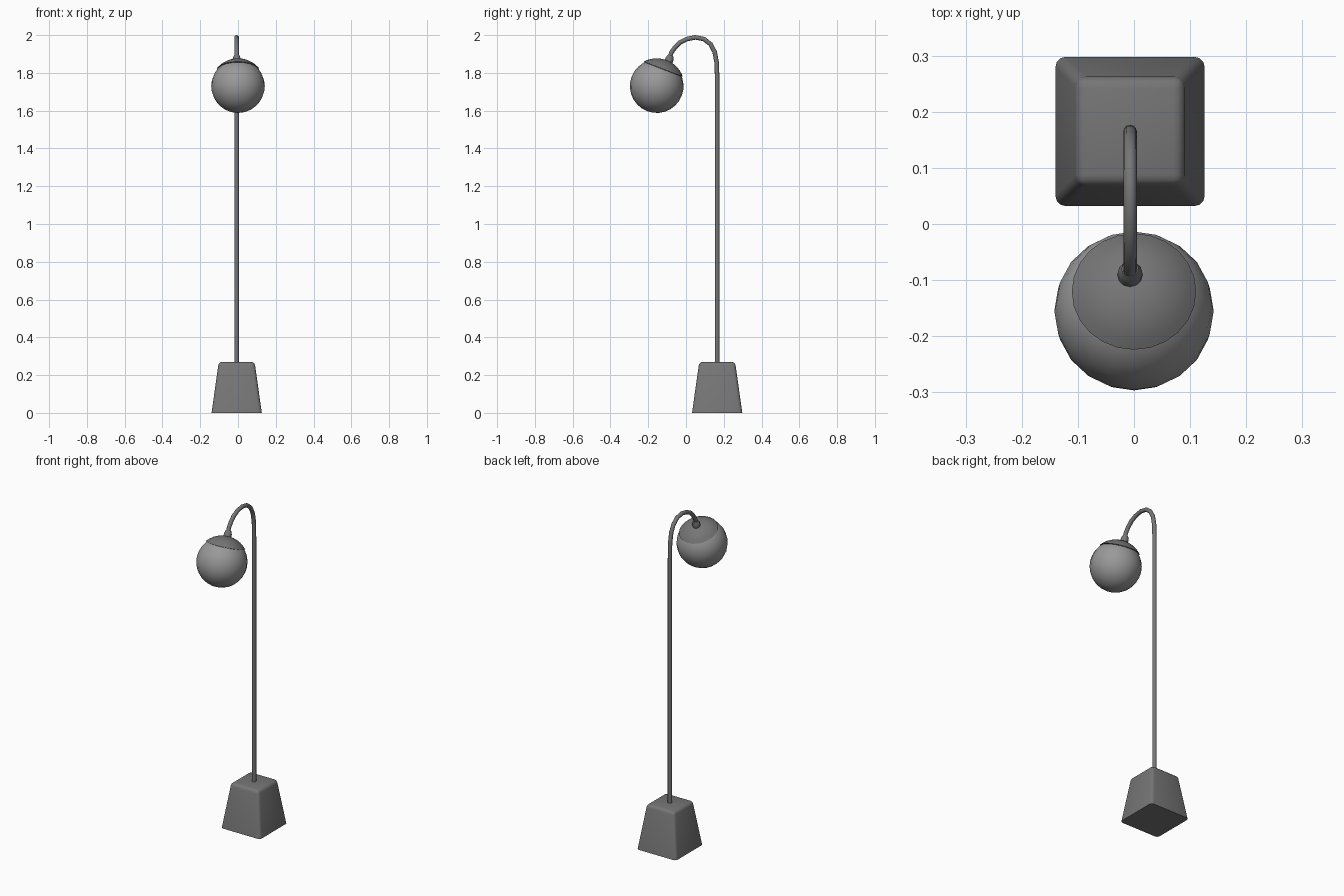
import bpy, bmesh
from math import sin, cos, pi, radians
from mathutils import Vector, Matrix

cube = bpy.data.objects.get("Cube")
if cube:
    bpy.data.objects.remove(cube, do_unlink=True)


def material(name, value):
    m = bpy.data.materials.new(name)
    m.use_nodes = True
    colour = (value, value, value, 1)
    m.diffuse_color = colour
    m.node_tree.nodes["Principled BSDF"].inputs["Base Color"].default_value = colour
    return m


metal = material("dark grey metal", 0.18)
glass = material("light grey glass", 0.32)


def add_object(name, bm, mat, angle=40):
    bmesh.ops.recalc_face_normals(bm, faces=bm.faces)
    mesh = bpy.data.meshes.new(name)
    bm.to_mesh(mesh)
    bm.free()
    mesh.materials.append(mat)
    obj = bpy.data.objects.new(name, mesh)
    bpy.context.collection.objects.link(obj)
    bpy.ops.object.select_all(action="DESELECT")
    obj.select_set(True)
    bpy.context.view_layer.objects.active = obj
    bpy.ops.object.shade_smooth_by_angle(angle=radians(angle))
    return obj


def lathe(name, profile, sides, matrix, mat):
    """Revolve (radius, height) points about local z, then place the result."""
    bm = bmesh.new()
    verts = [bm.verts.new((r, 0, h)) for r, h in profile]
    edges = [bm.edges.new(pair) for pair in zip(verts, verts[1:])]
    bmesh.ops.spin(bm, geom=verts + edges, cent=(0, 0, 0), axis=(0, 0, 1),
                   angle=2 * pi, steps=sides, use_duplicate=False)
    bmesh.ops.remove_doubles(bm, verts=bm.verts, dist=0.0002)
    bmesh.ops.transform(bm, matrix=matrix, verts=bm.verts)
    return add_object(name, bm, mat)


POLE_X, POLE_Y = -0.007, 0.165

# Tapered base block with rounded top and corners
bm = bmesh.new()
bmesh.ops.create_cone(bm, cap_ends=True, segments=4, radius1=0.133 * 2 ** 0.5,
                      radius2=0.095 * 2 ** 0.5, depth=0.27,
                      matrix=Matrix.Translation((POLE_X, POLE_Y, 0.135))
                      @ Matrix.Rotation(pi / 4, 4, "Z"))
upper = [e for e in bm.edges if max(v.co.z for v in e.verts) > 0.2]
bmesh.ops.bevel(bm, geom=upper, offset=0.018, segments=3, profile=0.5,
                affect="EDGES")
add_object("base", bm, metal)

# Pole and bent neck as one swept tube
path = [(POLE_Y, 0.26), (POLE_Y, 1.76), (0.163, 1.85), (0.152, 1.91),
        (0.13, 1.952), (0.095, 1.979), (0.05, 1.988), (0.005, 1.979),
        (-0.03, 1.962), (-0.058, 1.935), (-0.076, 1.91), (-0.092, 1.87)]
bm = bmesh.new()
rings = []
for i, (y, z) in enumerate(path):
    y0, z0 = path[max(i - 1, 0)]
    y1, z1 = path[min(i + 1, len(path) - 1)]
    side = Vector((0, z1 - z0, y0 - y1)).normalized()
    turns = [2 * pi * k / 12 for k in range(12)]
    rings.append([bm.verts.new(Vector((POLE_X, y, z)) + 0.012 *
                  (side * cos(a) + Vector((sin(a), 0, 0)))) for a in turns])
for a, b in zip(rings, rings[1:]):
    for k in range(12):
        n = (k + 1) % 12
        bm.faces.new((a[k], a[n], b[n], b[k]))
bm.faces.new(rings[0])
bm.faces.new(rings[-1])
add_object("pole", bm, metal)

# Lamp head, tilted towards the neck
head = Matrix.Translation((0, -0.155, 1.73)) @ Matrix.Rotation(radians(-21), 4, "X")

# Glass globe
R = 0.142
lathe("globe", [(R * sin(pi * i / 14), -R * cos(pi * i / 14)) for i in range(15)],
      20, head, glass)

# Domed cap with a thin rim
C = 0.147
arc = [radians(49) * i / 6 for i in range(7)]
dome = [(C * sin(a), C * cos(a)) for a in arc]
lathe("cap", dome + [(0.103, 0.094)], 24, head, metal)

# Collar joining neck and cap
collar = [(0, 0.14), (0.022, 0.14), (0.022, 0.158), (0.019, 0.168),
          (0.015, 0.178), (0, 0.18)]
lathe("collar", collar, 12, head @ Matrix.Translation((POLE_X, 0.012, 0)), metal)
